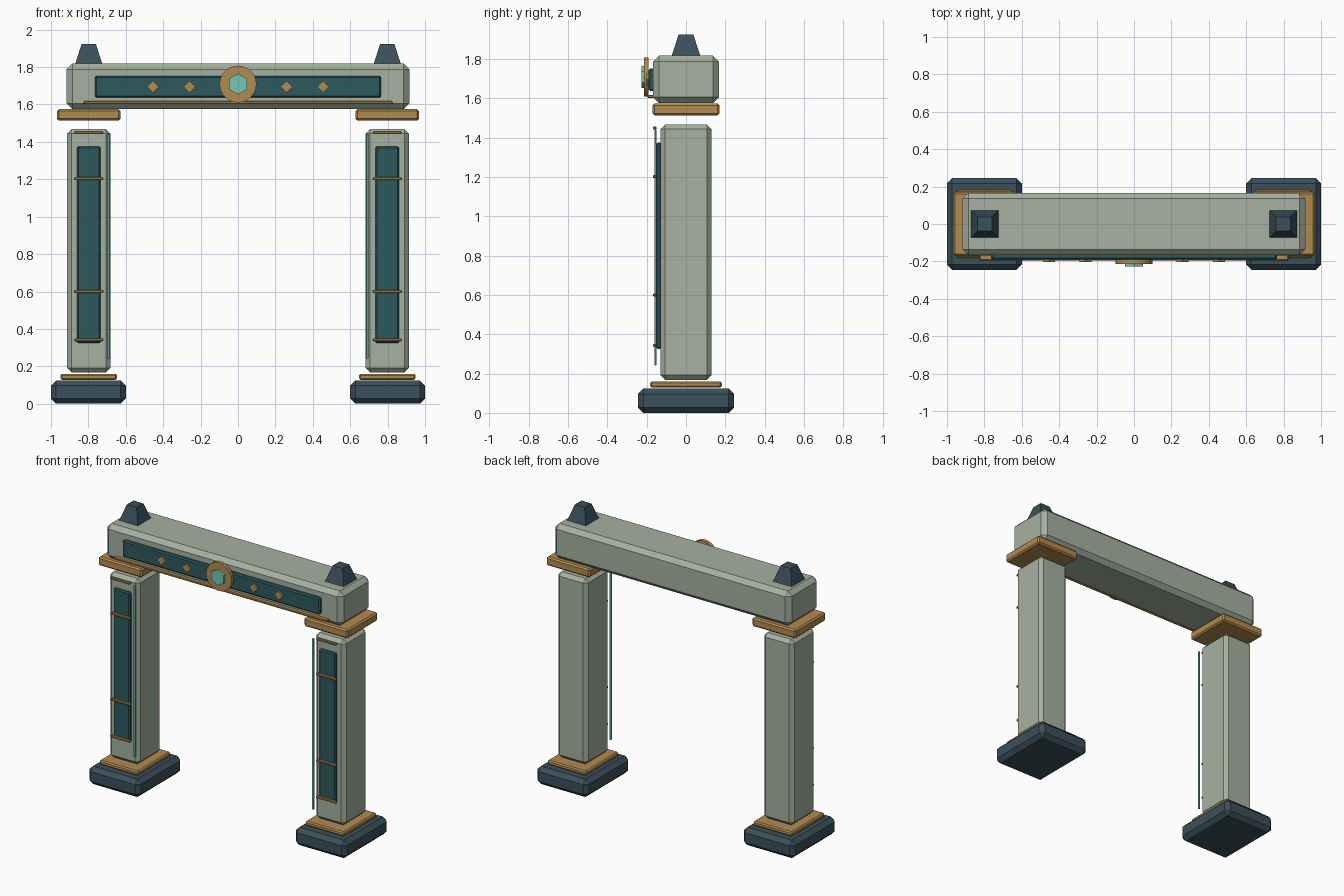
import bpy, bmesh, math
from mathutils import Matrix

if "Cube" in bpy.data.objects:
    bpy.data.objects.remove(bpy.data.objects["Cube"])


def material(name, rgb):
    m = bpy.data.materials.new(name)
    m.diffuse_color = (*rgb, 1)
    m.use_nodes = True
    m.node_tree.nodes["Principled BSDF"].inputs["Base Color"].default_value = m.diffuse_color
    return m


STONE = material("pale_stone", (0.38, 0.44, 0.35))
SLATE = material("dark_slate", (0.042, 0.08, 0.105))
TEAL = material("deep_teal", (0.025, 0.10, 0.11))
GOLD = material("bronze", (0.45, 0.26, 0.08))
GLOW = material("mint", (0.17, 0.58, 0.46))


def finish(name, bm, mat, bevel):
    if bevel:
        bmesh.ops.bevel(bm, geom=bm.edges[:], offset=bevel, segments=1,
                        profile=0.5, affect='EDGES')
    bmesh.ops.recalc_face_normals(bm, faces=bm.faces[:])
    me = bpy.data.meshes.new(name)
    bm.to_mesh(me)
    bm.free()
    me.materials.append(mat)
    ob = bpy.data.objects.new(name, me)
    bpy.context.collection.objects.link(ob)
    return ob


def box(name, x, y, z, mat, bevel=0.0):
    """Chamfered box given (min, max) on every axis."""
    bm = bmesh.new()
    bmesh.ops.create_cube(bm, size=1)
    for v in bm.verts:
        v.co = [(a + b) / 2 + c * abs(b - a) for (a, b), c in zip((x, y, z), v.co)]
    return finish(name, bm, mat, bevel)


def disc(name, x, z, y, radius, sides, mat, bevel=0.0):
    """Front-facing regular prism with a vertex pointing up."""
    bm = bmesh.new()
    bmesh.ops.create_cone(bm, cap_ends=True, segments=sides, radius1=radius,
                          radius2=radius, depth=y[1] - y[0])
    # put a corner at the top whatever the start angle of the primitive
    a = max(bm.verts, key=lambda v: v.co.y).co
    spin = Matrix.Rotation(math.pi / 2 - math.atan2(a.y, a.x), 4, 'Z')
    bm.transform(Matrix.Translation((x, sum(y) / 2, z))
                 @ Matrix.Rotation(math.pi / 2, 4, 'X') @ spin)
    return finish(name, bm, mat, bevel)


# Two mirrored pillars
for side, s in (("left", -1), ("right", 1)):
    c = 0.798 * s

    def part(name, hx, y, z, mat, bevel):
        return box(f"{side}_{name}", (c - hx, c + hx), y, z, mat, bevel)

    box(f"{side}_foot", tuple(sorted((0.6 * s, 1.0 * s))), (-0.245, 0.245),
        (0, 0.125), SLATE, 0.028)
    part("foot_trim", 0.151, (-0.182, 0.182), (0.128, 0.16), GOLD, 0.008)
    part("pillar", 0.116, (-0.13, 0.13), (0.168, 1.468), STONE, 0.024)
    part("pillar_panel", 0.064, (-0.152, -0.125), (0.325, 1.376), TEAL, 0.008)
    for i, z in enumerate((0.342, 0.6, 1.203, 1.449)):
        part(f"pillar_band_{i}", 0.078, (-0.168, -0.15),
             (z - 0.008, z + 0.008), GOLD, 0.004)
    box(f"{side}_light_strip", tuple(sorted((0.684 * s, 0.699 * s))),
        (-0.161, -0.149), (0.242, 1.442), GLOW, 0.003)
    part("capital", 0.169, (-0.17, 0.17), (1.514, 1.575), GOLD, 0.01)

    # Tapered finial on the lintel
    bm = bmesh.new()
    bmesh.ops.create_cone(bm, cap_ends=True, segments=4, radius1=0.073 * 2 ** 0.5,
                          radius2=0.038 * 2 ** 0.5, depth=0.108)
    turn = math.pi / 4 if min(abs(v.co.x) for v in bm.verts) < 0.001 else 0
    bm.transform(Matrix.Translation((c, 0, 1.870)) @ Matrix.Rotation(turn, 4, 'Z'))
    finish(f"{side}_finial", bm, SLATE, 0)

# Lintel and its front decoration
box("lintel", (-0.916, 0.916), (-0.167, 0.167), (1.576, 1.818), STONE, 0.03)
box("lintel_panel", (-0.765, 0.765), (-0.19, -0.155), (1.637, 1.752), TEAL, 0.008)
box("lintel_trim", (-0.825, 0.825), (-0.195, -0.165), (1.602, 1.618), GOLD, 0.004)
for i, x in enumerate((-0.455, -0.26, 0.26, 0.455)):
    disc(f"diamond_stud_{i}", x, 1.695, (-0.202, -0.185), 0.032, 4, GOLD)
disc("medallion", 0, 1.709, (-0.213, -0.19), 0.099, 20, GOLD)
disc("medallion_gem", 0, 1.709, (-0.227, -0.205), 0.056, 6, GLOW)
